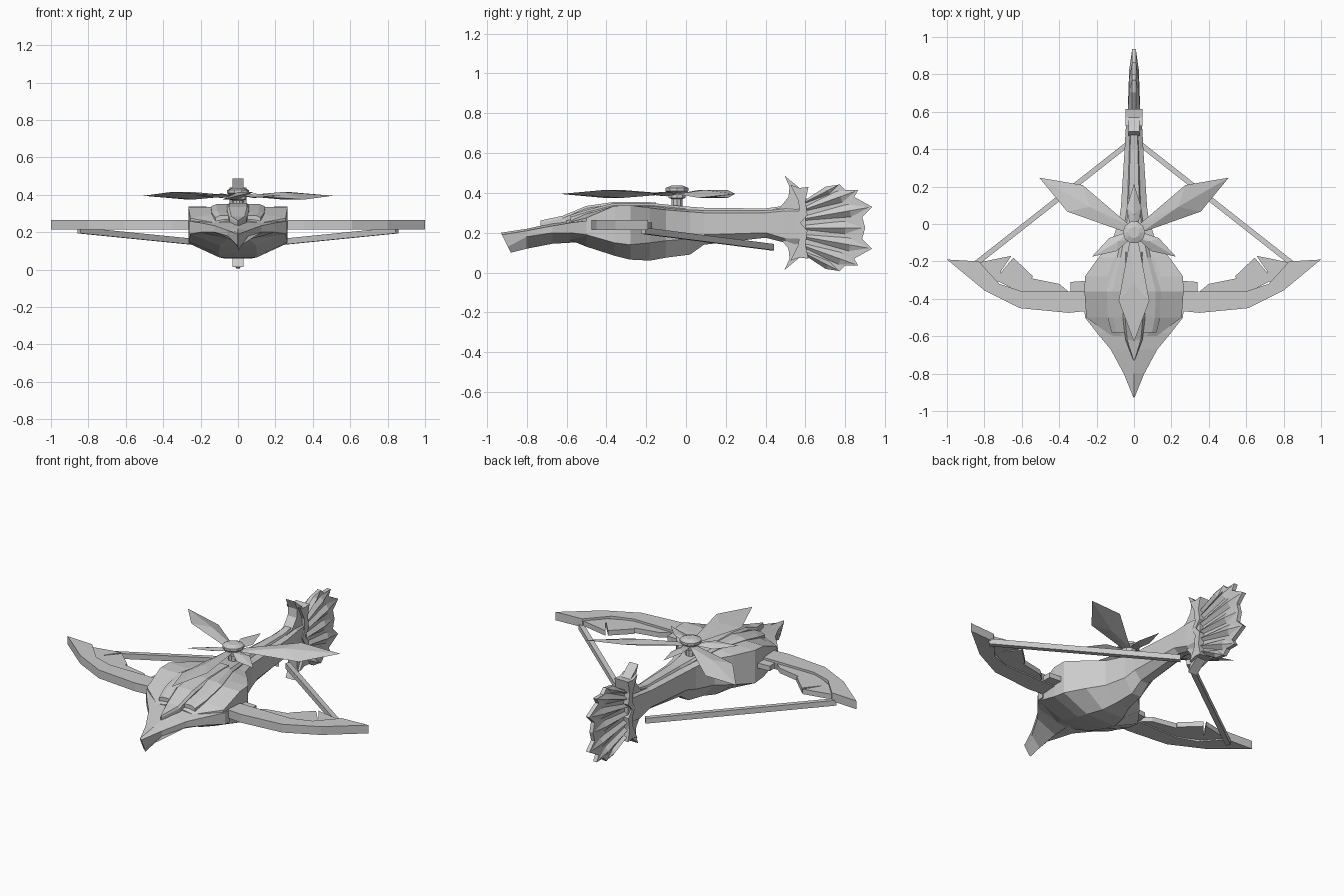
import bpy, bmesh, math
from mathutils import Vector, Matrix

cube = bpy.data.objects.get("Cube")
if cube:
    bpy.data.objects.remove(cube)

grey = bpy.data.materials.new("stone_grey")
grey.use_nodes = True
grey.diffuse_color = (0.6, 0.6, 0.6, 1)
grey.node_tree.nodes["Principled BSDF"].inputs["Base Color"].default_value = (0.6, 0.6, 0.6, 1)


def finish(name, bm):
    bmesh.ops.recalc_face_normals(bm, faces=bm.faces[:])
    mesh = bpy.data.meshes.new(name)
    bm.to_mesh(mesh)
    bm.free()
    mesh.materials.append(grey)
    obj = bpy.data.objects.new(name, mesh)
    bpy.context.scene.collection.objects.link(obj)


def loft(name, rings):
    """Skin a row of closed rings and cap both ends."""
    bm = bmesh.new()
    rows = [[bm.verts.new(p) for p in ring] for ring in rings]
    n = len(rows[0])
    for a, b in zip(rows, rows[1:]):
        for i in range(n):
            j = (i + 1) % n
            bm.faces.new((a[i], a[j], b[j], b[i]))
    bm.faces.new(rows[0])
    bm.faces.new(rows[-1])
    finish(name, bm)


def mirrored_ring(y, half):
    """Close a half section (x, z) that starts and ends on the centre line."""
    return [(x, y, z) for x, z in half] + [(-x, y, z) for x, z in half[-2:0:-1]]


def side_plate(name, outline, t):
    loft(name, [[(x, y, z) for y, z in outline] for x in (-t, t)])


# Faceted hull running back into the narrow stock: y, half width, top, shoulder, lower edge, bottom
hull = [(-0.60, 0.12, 0.26, 0.25, 0.20, 0.17), (-0.50, 0.255, 0.295, 0.275, 0.19, 0.13),
        (-0.36, 0.265, 0.335, 0.335, 0.15, 0.085), (-0.28, 0.262, 0.335, 0.338, 0.14, 0.065),
        (-0.18, 0.19, 0.335, 0.325, 0.15, 0.06), (-0.10, 0.12, 0.325, 0.315, 0.16, 0.075),
        (0.02, 0.08, 0.315, 0.305, 0.17, 0.09), (0.09, 0.07, 0.312, 0.30, 0.19, 0.14),
        (0.40, 0.05, 0.312, 0.30, 0.20, 0.175), (0.50, 0.045, 0.325, 0.31, 0.17, 0.15),
        (0.60, 0.035, 0.345, 0.31, 0.17, 0.11)]
loft("hull", [mirrored_ring(y, [(0, t), (w * 0.55, t), (w, s), (w, l), (w * 0.38, b), (0, b)])
              for y, w, t, s, l, b in hull])


# Raised layered plates along the back: y, half width, top
def back_strip(name, rows):
    loft(name, [mirrored_ring(y, [(0, t), (w * 0.8, t), (w, t - 0.012), (w, t - 0.06), (0, t - 0.06)])
                for y, w, t in rows])


back_strip("back_plate", [(-0.58, 0.12, 0.29), (-0.50, 0.14, 0.315), (-0.36, 0.145, 0.35),
                          (-0.18, 0.09, 0.35), (0.0, 0.05, 0.332), (0.1, 0.035, 0.325),
                          (0.4, 0.026, 0.322), (0.56, 0.02, 0.345)])
back_strip("nose_spine", [(-0.73, 0.003, 0.262), (-0.62, 0.045, 0.285), (-0.50, 0.06, 0.335),
                          (-0.36, 0.06, 0.355), (-0.15, 0.05, 0.353)])

# Pointed prow with a keel: y, half width, centre top, edge top, edge bottom, keel
prow = [(-0.46, 0.265, 0.27, 0.26, 0.19, 0.15), (-0.50, 0.262, 0.27, 0.26, 0.19, 0.15),
        (-0.58, 0.20, 0.262, 0.25, 0.20, 0.15), (-0.67, 0.125, 0.248, 0.235, 0.20, 0.145),
        (-0.80, 0.055, 0.22, 0.21, 0.18, 0.12)]
rings = [mirrored_ring(y, [(0, t), (w, e), (w, l), (0, k)]) for y, w, t, e, l, k in prow]
rings.append([(0, -0.93, 0.20), (0.004, -0.925, 0.19), (0.004, -0.895, 0.13),
              (0, -0.88, 0.10), (-0.004, -0.895, 0.13), (-0.004, -0.925, 0.19)])
loft("prow", rings)

# Bow limbs, their trailing feathers and the strings, on both sides
limb = [(0.2, -0.46), (0.35, -0.475), (0.61, -0.45), (0.8, -0.355), (1.0, -0.19),
        (0.83, -0.2), (0.72, -0.32), (0.6, -0.36), (0.2, -0.36)]
feathers = {
    "outer_feather": [(0.85, -0.21), (0.655, -0.17), (0.71, -0.25), (0.73, -0.32)],
    "middle_feather": [(0.74, -0.30), (0.70, -0.245), (0.645, -0.18), (0.54, -0.28), (0.6, -0.37)],
    "inner_feather": [(0.61, -0.37), (0.55, -0.29), (0.40, -0.32), (0.34, -0.37)],
    "limb_root": [(0.34, -0.37), (0.34, -0.31), (0.2, -0.30), (0.2, -0.37)]}
for side, s in (("left", 1), ("right", -1)):
    def slab(name, points, low, high):
        loft(name, [[(s * x, y, z) for x, y in points] for z in (low, high)])

    slab(side + "_limb", limb, 0.215, 0.265)
    for name, points in feathers.items():
        slab(side + "_" + name, points, 0.222, 0.252)
    ends = Vector((s * 0.85, -0.215, 0.21)), Vector((s * 0.03, 0.43, 0.128))
    across = (ends[1] - ends[0]).cross(Vector((0, 0, 1))).normalized() * 0.014
    up = Vector((0, 0, 0.016))
    loft(side + "_string", [[e + across + up, e - across + up, e - across - up, e + across - up]
                            for e in ends])


# Rotor: three long and three short ridged blades on a hub
HUB = Vector((0, -0.045, 0.395))


def blade(name, angle, length, wide, half, thick, pitch):
    bm = bmesh.new()
    turn = Matrix.Rotation(angle, 3, "Z")

    def put(x, y, z):
        return bm.verts.new(HUB + turn @ Vector((x, y, z)))

    loop = [put(length, 0, 0), put(wide, half, pitch), put(0.03, 0.02, 0),
            put(0.03, -0.02, 0), put(wide, -half, -pitch)]
    for z in (thick, -thick):
        crest = put(wide * 0.75, 0, z)
        for a, b in zip(loop, loop[1:] + loop[:1]):
            bm.faces.new((a, b, crest))
    finish(name, bm)


for i in range(3):
    turn = math.radians(30 + 120 * i)
    blade("long_blade_%d" % (i + 1), turn, 0.585, 0.365, 0.082, 0.02, 0.02)
    blade("short_blade_%d" % (i + 1), turn + math.pi / 3, 0.26, 0.13, 0.04, 0.012, 0.008)


def disc_ring(r, z, n=10):
    return [(HUB.x + r * math.cos(k * math.tau / n), HUB.y + r * math.sin(k * math.tau / n), z)
            for k in range(n)]


loft("rotor_hub", [disc_ring(r, z) for r, z in
                   ((0.03, 0.30), (0.03, 0.37), (0.045, 0.375), (0.045, 0.40),
                    (0.06, 0.41), (0.06, 0.425), (0.03, 0.437))])

# Tail crest: a horned crescent around the end of the stock
CREST_MID, FAN_MID = 0.25, 0.225


def symmetric(upper, mid):
    """Mirror an upper outline that ends on the mid height."""
    return upper + [(y, 2 * mid - z) for y, z in upper[-2::-1]]


crest = [(0.40, 0.31), (0.47, 0.325), (0.515, 0.38), (0.52, 0.43), (0.495, 0.487),
         (0.57, 0.425), (0.615, 0.43), (0.60, 0.36), (0.61, 0.29), (0.575, CREST_MID)]
side_plate("tail_crest", symmetric(crest, CREST_MID), 0.03)
rim = [(0.525, 0.44), (0.57, 0.425), (0.615, 0.43), (0.60, 0.36), (0.61, 0.29),
       (0.575, CREST_MID), (0.545, CREST_MID), (0.57, 0.29), (0.565, 0.36)]
for name, flip in (("upper_crest_rim", 1), ("lower_crest_rim", -1)):
    side_plate(name, [(y, CREST_MID + flip * (z - CREST_MID)) for y, z in rim], 0.045)

# Tail fan: a scalloped web carrying ridged plumes
web = [(0.56, 0.36), (0.64, 0.38), (0.72, 0.40), (0.77, 0.445), (0.80, 0.415), (0.865, 0.415),
       (0.845, 0.38), (0.935, 0.33), (0.885, 0.28), (0.90, FAN_MID)]
side_plate("fan_web", symmetric(web, FAN_MID), 0.012)


def plume(name, base, tip, half):
    bm = bmesh.new()
    b, t = Vector(base), Vector(tip)
    mid = b.lerp(t, 0.68)
    side = Vector((t.y - b.y, b.x - t.x)).normalized() * half
    outline = [b + side * 0.35, mid + side, t, mid - side, b - side * 0.35]
    rims = [[bm.verts.new((sx * 0.01, p.x, p.y)) for p in outline] for sx in (1, -1)]
    for verts, sx in zip(rims, (1, -1)):
        top = bm.verts.new((sx * 0.026, mid.x, mid.y))
        root = bm.verts.new((sx * 0.034, b.x, b.y))
        bm.faces.new((verts[0], verts[1], top, root))
        bm.faces.new((verts[3], verts[4], root, top))
        bm.faces.new((verts[1], verts[2], top))
        bm.faces.new((verts[2], verts[3], top))
        bm.faces.new((verts[4], verts[0], root))
    for i in range(5):
        j = (i + 1) % 5
        bm.faces.new((rims[0][i], rims[0][j], rims[1][j], rims[1][i]))
    finish(name, bm)


plume("middle_plume", (0.58, FAN_MID), (0.90, FAN_MID), 0.035)
for name, f in (("upper", 1), ("lower", -1)):
    plume(name + "_plume", (0.59, FAN_MID + f * 0.045), (0.933, FAN_MID + f * 0.105), 0.036)
    plume(name + "_outer_plume", (0.59, FAN_MID + f * 0.09), (0.863, FAN_MID + f * 0.188), 0.034)
    plume(name + "_edge_plume", (0.59, FAN_MID + f * 0.125), (0.77, FAN_MID + f * 0.217), 0.022)
